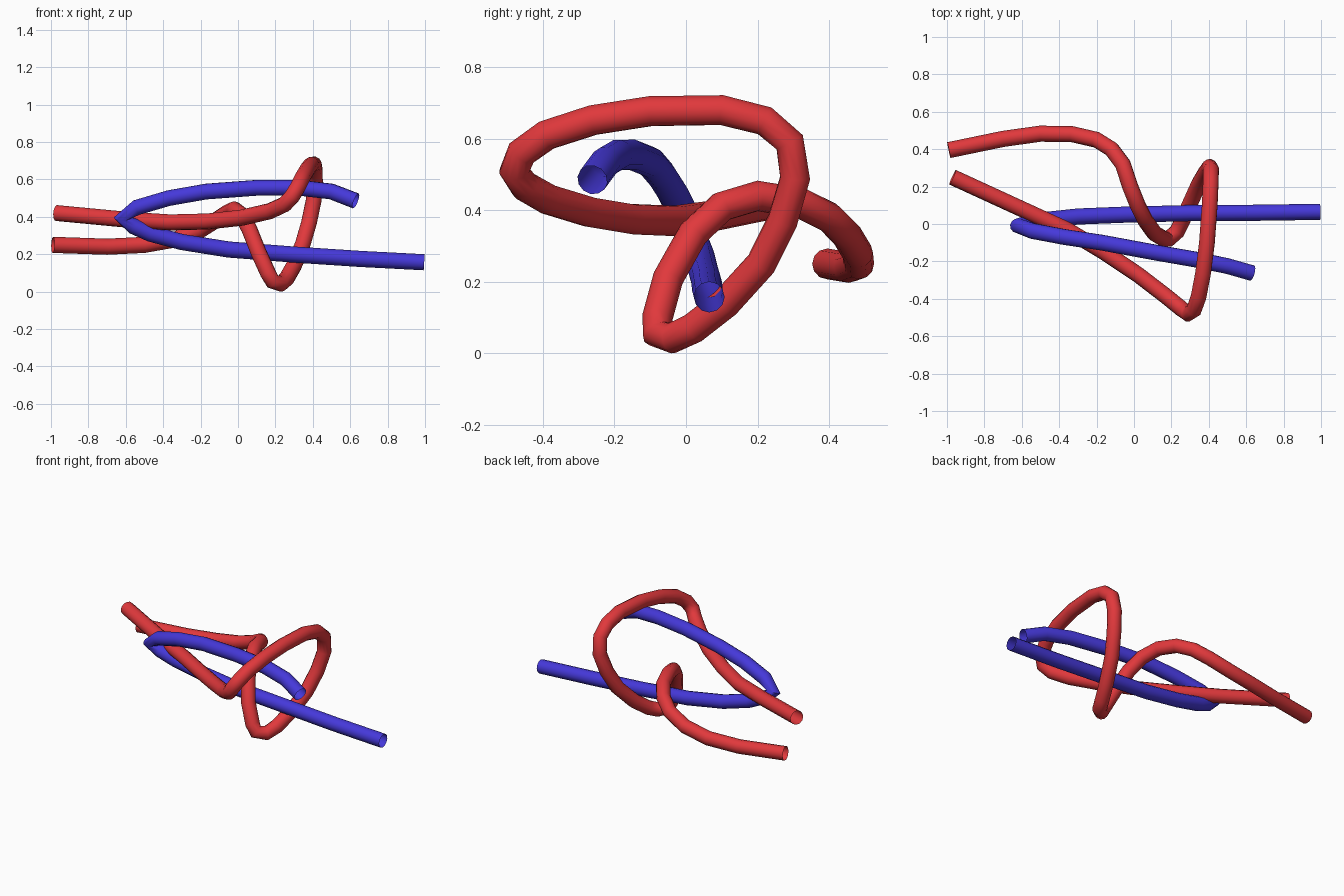
import bpy


def rope(name, points, color, radius=0.043):
    # Round open-ended tube swept along a traced path
    cu = bpy.data.curves.new(name, 'CURVE')
    cu.dimensions = '3D'
    cu.bevel_depth = radius
    cu.bevel_resolution = 4
    cu.use_fill_caps = False
    sp = cu.splines.new('POLY')
    sp.points.add(len(points) - 1)
    for p, co in zip(sp.points, points):
        p.co = (*co, 1)
    sp.use_smooth = True
    ob = bpy.data.objects.new(name, cu)
    bpy.context.collection.objects.link(ob)
    mat = bpy.data.materials.new(name + "_color")
    mat.diffuse_color = (*color, 1)
    cu.materials.append(mat)
    bpy.ops.object.select_all(action='DESELECT')
    ob.select_set(True)
    bpy.context.view_layer.objects.active = ob
    bpy.ops.object.convert(target='MESH')
    bpy.ops.object.shade_smooth_by_angle(angle=0.9)


# Working rope: wraps around the bight
rope("red_rope", [
    (-0.99, 0.395, 0.25), (-0.70, 0.455, 0.24), (-0.50, 0.483, 0.25),
    (-0.33, 0.48, 0.28), (-0.20, 0.45, 0.33), (-0.12, 0.40, 0.38),
    (-0.06, 0.32, 0.42), (-0.02, 0.20, 0.44), (0.02, 0.10, 0.41),
    (0.06, 0.02, 0.335), (0.11, -0.05, 0.21), (0.16, -0.08, 0.10),
    (0.185, -0.08, 0.055), (0.23, -0.04, 0.042), (0.26, 0.02, 0.07),
    (0.30, 0.11, 0.14), (0.345, 0.21, 0.25), (0.38, 0.27, 0.37),
    (0.405, 0.305, 0.49), (0.412, 0.29, 0.59), (0.41, 0.22, 0.65),
    (0.405, 0.10, 0.68), (0.39, -0.10, 0.677), (0.37, -0.26, 0.652),
    (0.345, -0.39, 0.61), (0.32, -0.46, 0.56), (0.29, -0.48, 0.51),
    (0.25, -0.45, 0.467), (0.17, -0.385, 0.43), (0.02, -0.27, 0.395),
    (-0.16, -0.15, 0.375), (-0.36, -0.03, 0.37), (-0.60, 0.08, 0.385),
    (-0.97, 0.25, 0.42)], (0.75, 0.04, 0.045))

# Standing rope: the folded bight
rope("blue_rope", [
    (0.995, 0.065, 0.157), (0.65, 0.06, 0.175), (0.30, 0.058, 0.198),
    (-0.05, 0.05, 0.225), (-0.30, 0.04, 0.265), (-0.47, 0.022, 0.31),
    (-0.56, 0.005, 0.35), (-0.62, -0.01, 0.395), (-0.54, -0.038, 0.45),
    (-0.37, -0.07, 0.50), (-0.17, -0.10, 0.535), (0.10, -0.15, 0.555),
    (0.33, -0.19, 0.555), (0.50, -0.225, 0.535), (0.63, -0.262, 0.485)],
    (0.06, 0.04, 0.7))
